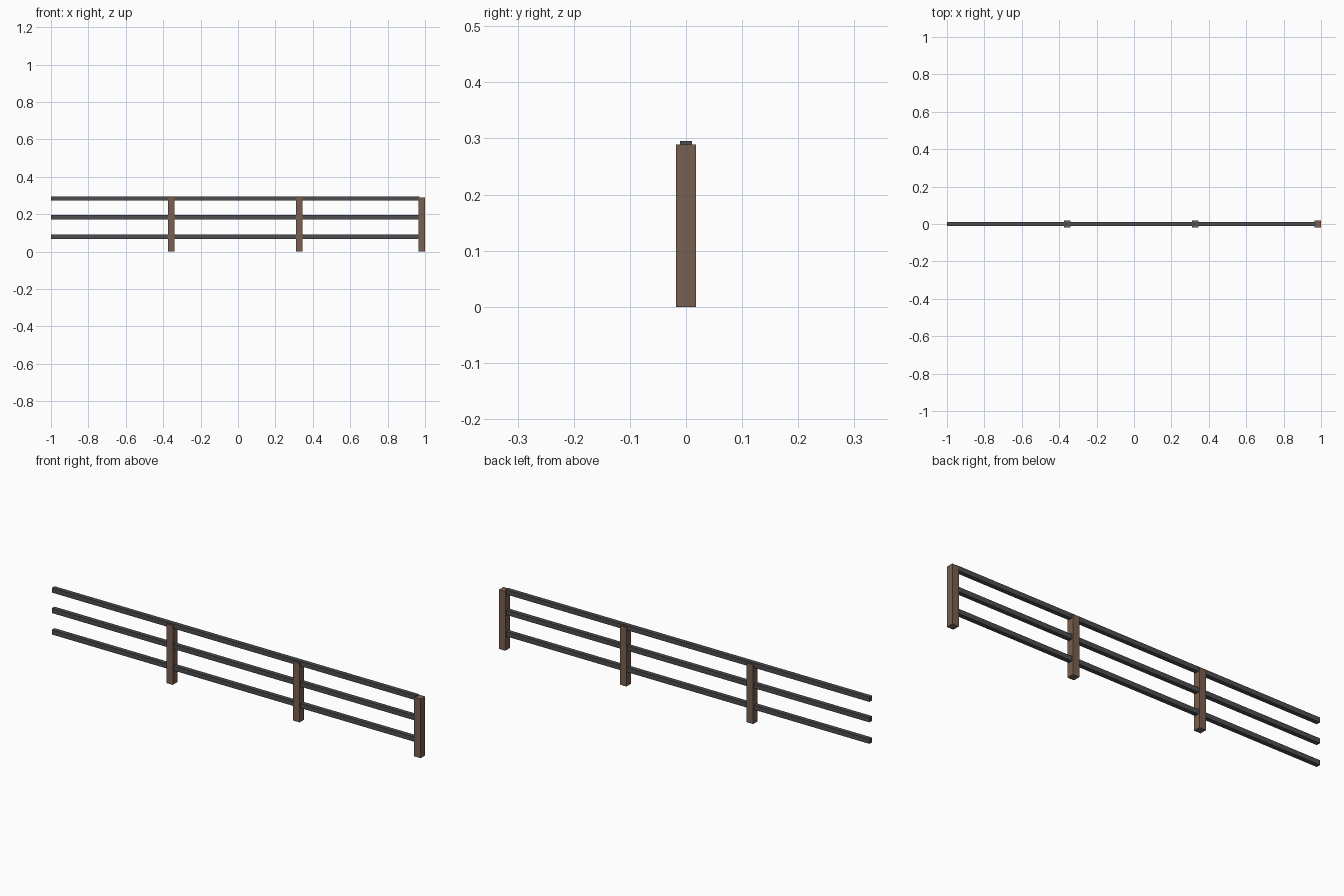
import bpy

if "Cube" in bpy.data.objects:
    bpy.data.objects.remove(bpy.data.objects["Cube"])


def material(name, color):
    m = bpy.data.materials.new(name)
    m.diffuse_color = color
    m.use_nodes = True
    m.node_tree.nodes["Principled BSDF"].inputs["Base Color"].default_value = m.diffuse_color
    return m


def box(name, x0, x1, depth, z0, z1, mat):
    bpy.ops.mesh.primitive_cube_add(size=1, location=((x0 + x1) / 2, 0, (z0 + z1) / 2))
    o = bpy.context.object
    o.name = name
    o.scale = (x1 - x0, depth, z1 - z0)
    bpy.ops.object.transform_apply(location=False, rotation=False, scale=True)
    o.data.materials.append(mat)
    return o


wood = material("brown_wood", (0.19, 0.115, 0.08, 1))
dark = material("dark_rail", (0.075, 0.075, 0.08, 1))

# Square posts
for i, x in enumerate((-0.358, 0.328, 0.9825)):
    box(f"post_{i + 1}", x - 0.0175, x + 0.0175, 0.035, 0, 0.289, wood)

# Long horizontal rails, open at the left end, the top one just above the posts
for name, z in (("lower_rail", 0.079), ("middle_rail", 0.184), ("top_rail", 0.284)):
    box(name, -1, 0.97, 0.021, z - 0.0115, z + 0.0115, dark)
